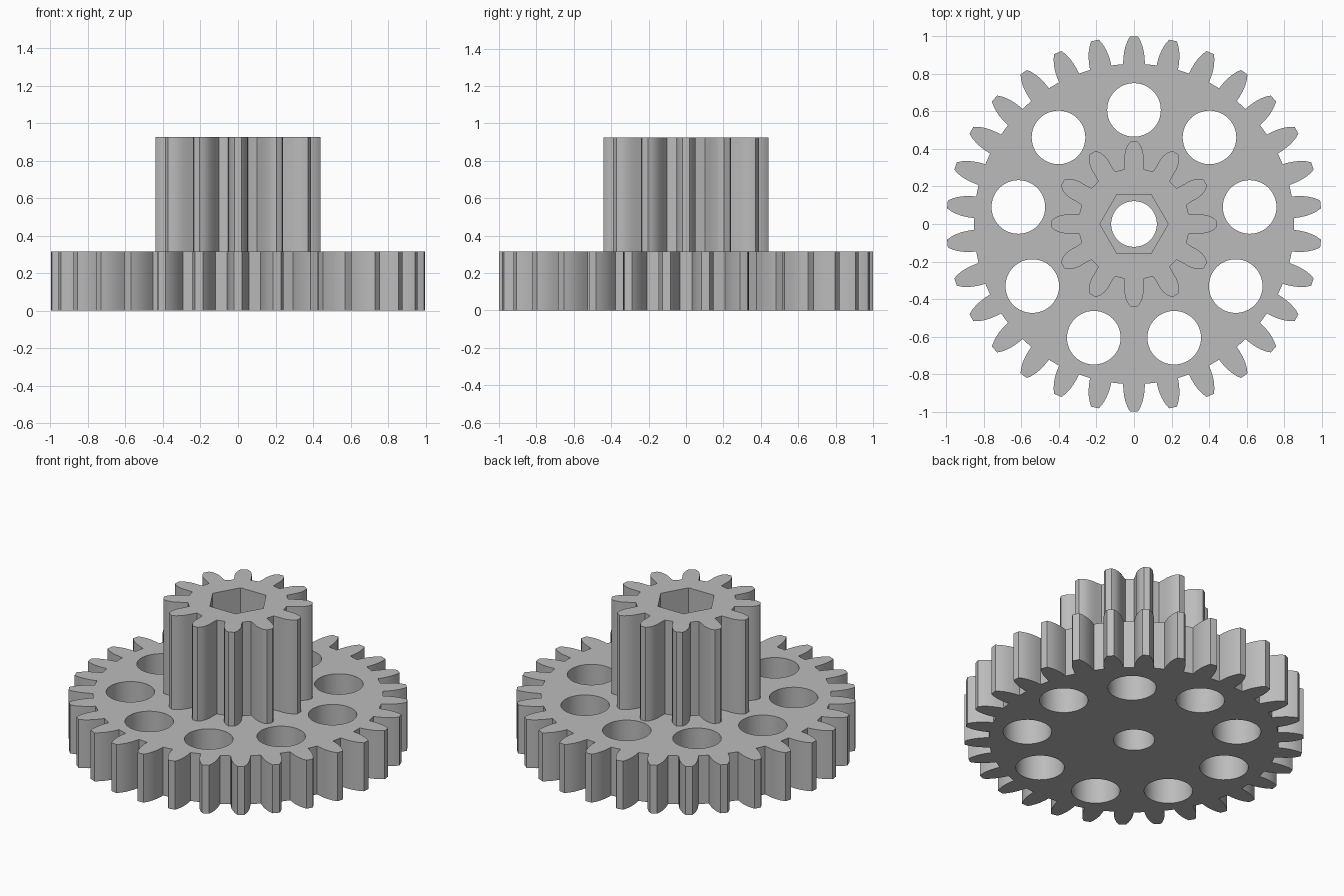
import bpy, bmesh
from math import sin, cos, pi, radians
from mathutils import Matrix, Vector

if "Cube" in bpy.data.objects:
    bpy.data.objects.remove(bpy.data.objects["Cube"])

grey = bpy.data.materials.new("plain grey")
grey.use_nodes = True
grey.diffuse_color = (0.5, 0.5, 0.5, 1)
grey.node_tree.nodes["Principled BSDF"].inputs["Base Color"].default_value = (0.5, 0.5, 0.5, 1)


def polygon(radius, sides, center=(0, 0)):
    return [(center[0] + radius * cos(2 * pi * i / sides),
             center[1] + radius * sin(2 * pi * i / sides)) for i in range(sides)]


def gear_outline(teeth, flank):
    """Repeat one symmetric tooth; flank runs root to tip as (half width, distance)."""
    tooth = [(w, d) for w, d in flank] + [(-w, d) for w, d in reversed(flank)]
    points = []
    for i in range(teeth):
        turn = Matrix.Rotation(2 * pi * i / teeth, 2)
        points += [tuple(turn @ Vector(p)) for p in tooth]
    return points


def extruded_plate(name, loops, bottom, top):
    """Fill an outline with holes, and give it thickness."""
    curve = bpy.data.curves.new(name + "_profile", 'CURVE')
    curve.dimensions = '2D'
    curve.fill_mode = 'BOTH'
    curve.extrude = (top - bottom) / 2
    for loop in loops:
        spline = curve.splines.new('POLY')
        spline.points.add(len(loop) - 1)
        for point, (x, y) in zip(spline.points, loop):
            point.co = (x, y, 0, 1)
        spline.use_cyclic_u = True
    helper = bpy.data.objects.new(name + "_profile", curve)
    bpy.context.collection.objects.link(helper)
    bpy.context.view_layer.update()
    graph = bpy.context.evaluated_depsgraph_get()
    mesh = bpy.data.meshes.new_from_object(helper.evaluated_get(graph))
    bpy.data.objects.remove(helper)

    # Weld caps to walls
    bm = bmesh.new()
    bm.from_mesh(mesh)
    bmesh.ops.remove_doubles(bm, verts=bm.verts, dist=0.0001)
    bmesh.ops.translate(bm, verts=bm.verts, vec=(0, 0, (top + bottom) / 2))
    bmesh.ops.recalc_face_normals(bm, faces=bm.faces)
    bm.to_mesh(mesh)
    bm.free()
    mesh.name = name
    mesh.materials.clear()
    mesh.materials.append(grey)
    obj = bpy.data.objects.new(name, mesh)
    bpy.context.collection.objects.link(obj)
    bpy.ops.object.select_all(action='DESELECT')
    obj.select_set(True)
    bpy.context.view_layer.objects.active = obj
    bpy.ops.object.shade_smooth_by_angle(angle=radians(25))
    return obj


# Large toothed wheel with a round bore and a ring of lightening holes
wheel_flank = [(0.058, 0.852), (0.057, 0.88), (0.053, 0.915),
               (0.046, 0.945), (0.035, 0.975), (0.021, 1.0)]
ring = [(0.626 * cos(a), 0.626 * sin(a) - 0.018)
        for a in (pi / 2 + 2 * pi * i / 9 for i in range(9))]
holes = [polygon(0.143, 48, center) for center in ring]
extruded_plate("large_gear", [gear_outline(30, wheel_flank), polygon(0.122, 48)] + holes, 0, 0.315)

# Small pinion with a hexagonal socket
pinion_flank = [(0.052, 0.292), (0.05, 0.33), (0.051, 0.365),
                (0.045, 0.395), (0.035, 0.42), (0.018, 0.44)]
extruded_plate("small_pinion", [gear_outline(12, pinion_flank), polygon(0.182, 6)], 0.315, 0.925)
